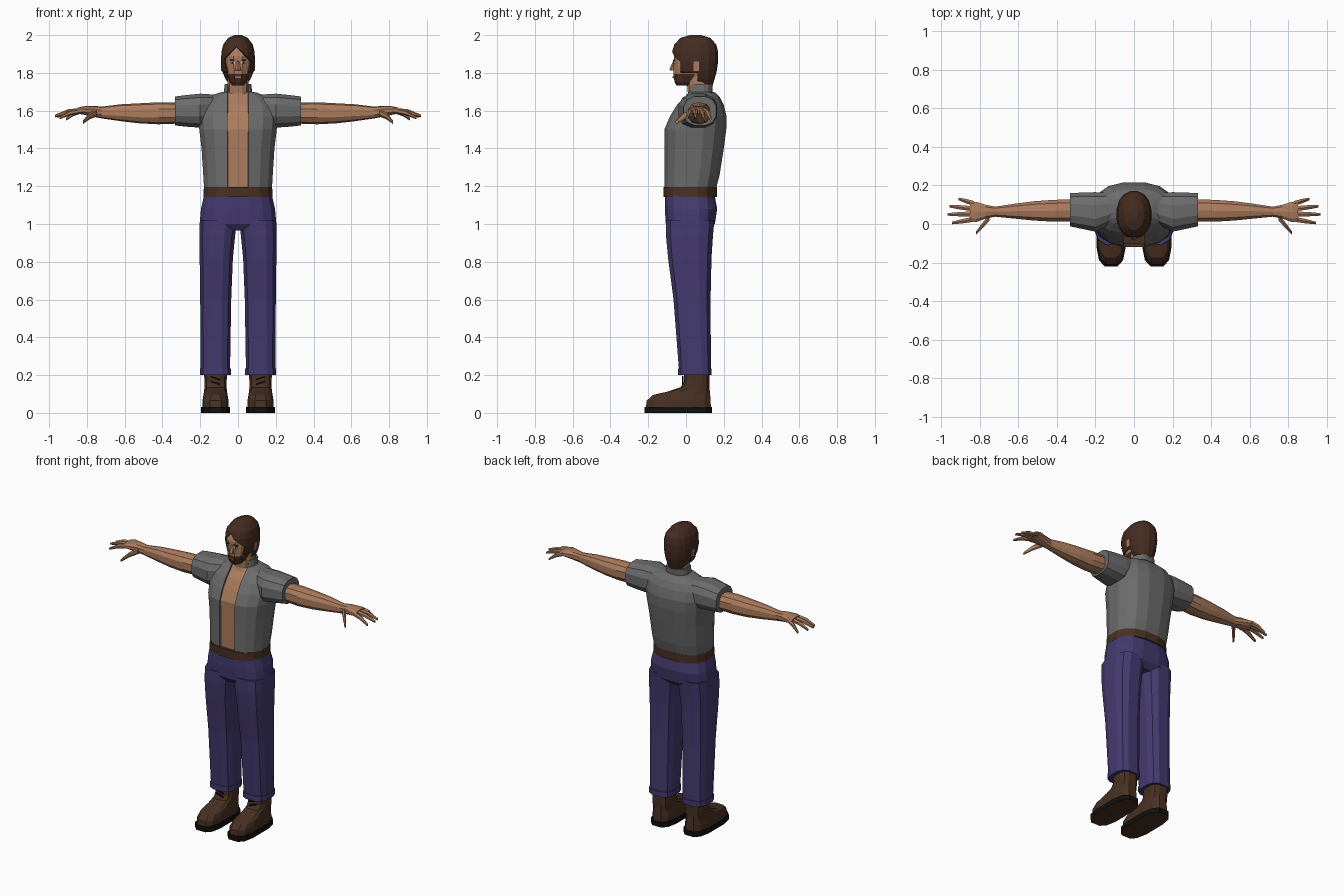
import bpy
import bmesh
import math
from mathutils import Vector

default = bpy.data.objects.get("Cube")
if default:
    bpy.data.objects.remove(default, do_unlink=True)


def material(name, *rgb):
    mat = bpy.data.materials.new(name)
    mat.use_nodes = True
    mat.diffuse_color = (*rgb, 1)
    mat.node_tree.nodes["Principled BSDF"].inputs["Base Color"].default_value = (*rgb, 1)
    return mat


GREY = material("grey_cloth", .15, .15, .15)
SKIN = material("skin", .41, .2, .11)
HAIR = material("hair_brown", .06, .025, .015)
LEATHER = material("leather_brown", .065, .03, .016)
DENIM = material("indigo_denim", .058, .043, .16)
BLACK = material("sole_black", .005, .005, .005)
WHITE = material("eye_white", .6, .6, .58)


def loft(name, mats, rings, axis="z", sides=12, power=2.5, cuts=(),
         drop=None, paint=None, mirror=False, thick=0):
    """Skin rings of (position, low_a, high_a, low_b, high_b) along an axis."""
    bm = bmesh.new()
    exponent = 2 / power
    scale = math.cos(math.pi / sides) ** exponent

    def bulge(value):
        return math.copysign(abs(value) ** exponent, value) / scale

    def place(t, a, b):
        return {"z": (a, b, t), "x": (t, a, b), "y": (a, t, b)}[axis]

    loops = []
    for t, a0, a1, b0, b1 in rings:
        loop = []
        for i in range(sides):
            angle = (i + .5) * math.tau / sides
            a = (a0 + a1) / 2 + (a1 - a0) / 2 * bulge(math.cos(angle))
            b = (b0 + b1) / 2 + (b1 - b0) / 2 * bulge(math.sin(angle))
            loop.append(bm.verts.new(place(t, a, b)))
        loops.append(loop)
    for low, high in zip(loops, loops[1:]):
        for i in range(sides):
            j = (i + 1) % sides
            bm.faces.new((low[i], low[j], high[j], high[i]))
    bm.faces.new(loops[0])
    bm.faces.new(loops[-1])
    bmesh.ops.recalc_face_normals(bm, faces=bm.faces)

    # Clean cut lines, then remove or recolour faces by rule
    for point, normal in cuts:
        geometry = bm.verts[:] + bm.edges[:] + bm.faces[:]
        bmesh.ops.bisect_plane(bm, geom=geometry, plane_co=point,
                               plane_no=Vector(normal).normalized())
    if drop:
        unwanted = [f for f in bm.faces if drop(f.calc_center_median())]
        bmesh.ops.delete(bm, geom=unwanted, context="FACES")
    if paint:
        for face in bm.faces:
            face.material_index = int(paint(face.calc_center_median()))

    mesh = bpy.data.meshes.new(name)
    bm.to_mesh(mesh)
    bm.free()
    for mat in mats:
        mesh.materials.append(mat)
    obj = bpy.data.objects.new(name, mesh)
    bpy.context.collection.objects.link(obj)
    if thick:
        shell = obj.modifiers.new("thickness", "SOLIDIFY")
        shell.thickness = thick
        shell.offset = -1
    if mirror:
        obj.modifiers.new("both_sides", "MIRROR")
    return obj


def upright(*rows):
    """Symmetric rings from (z, half_width, front, back)."""
    return [(z, -w, w, front, back) for z, w, front, back in rows]


def box(name, mat, x, y, z, mirror=False):
    return loft(name, [mat], [(z[0], *x, *y), (z[1], *x, *y)], sides=4, mirror=mirror)


# Open shirt over a bare torso
torso = upright((1.19, .18, -.115, .16), (1.26, .184, -.115, .178),
                (1.4, .193, -.115, .2), (1.5, .205, -.115, .213),
                (1.57, .21, -.085, .215), (1.63, .2, -.048, .2),
                (1.67, .165, -.01, .18), (1.695, .1, .005, .155))
collar = upright((1.7, .075, .012, .14), (1.74, .07, .015, .142))
GAP = .055
loft("open_shirt", [GREY], torso + collar, sides=16, thick=.01,
     cuts=[((GAP, 0, 0), (1, 0, 0)), ((-GAP, 0, 0), (1, 0, 0))],
     drop=lambda c: c.z < 1.191 or c.z > 1.739 or (abs(c.x) < GAP and c.y < .04))
inset = .013
loft("bare_torso", [SKIN], [(z, a + inset, b - inset, c + inset, d - inset)
                            for z, a, b, c, d in torso], sides=16)
loft("neck", [SKIN], upright((1.6, .07, -.02, .14), (1.69, .058, .01, .13),
                             (1.8, .055, .0, .125)))
loft("sleeves", [GREY], [(.12, 0, .16, 1.53, 1.685), (.2, -.04, .165, 1.51, 1.69),
                         (.27, -.025, .163, 1.515, 1.683), (.333, -.012, .16, 1.522, 1.675)],
     axis="x", mirror=True)

# Arms, palms and fingers
loft("arms", [SKIN], [(.28, .015, .13, 1.535, 1.64), (.42, .012, .125, 1.53, 1.642),
                      (.52, .018, .118, 1.535, 1.637), (.62, .028, .105, 1.546, 1.632),
                      (.72, .038, .09, 1.56, 1.62), (.77, .028, .1, 1.57, 1.625),
                      (.82, .01, .115, 1.58, 1.622), (.85, .015, .115, 1.585, 1.615)],
     axis="x", sides=10, mirror=True)


def finger(name, start, end, radius):
    start, end = Vector(start), Vector(end)
    middle = start.lerp(end, .5) + Vector((0, 0, .008))
    rings = [(p.x, p.y - r, p.y + r, p.z - r, p.z + r)
             for p, r in ((start, radius), (middle, radius * .9), (end, radius * .5))]
    loft(name, [SKIN], rings, axis="x", sides=6, power=2, mirror=True)


tips = {"index": (.945, .005, 1.562), "middle": (.968, .05, 1.572),
        "ring": (.957, .092, 1.57), "little": (.91, .13, 1.555)}
for i, (name, tip) in enumerate(tips.items()):
    finger(name + "_fingers", (.83, .025 + i * .027, 1.6), tip, .013)
finger("thumbs", (.75, .035, 1.588), (.82, -.048, 1.54), .017)

# Belt and trousers
loft("belt", [LEATHER], upright((1.142, .183, -.12, .163), (1.195, .181, -.12, .163)), sides=16)
loft("trouser_hips", [DENIM], upright((.965, .19, -.08, .12), (1.0, .203, -.107, .153),
                                      (1.08, .196, -.112, .165), (1.15, .18, -.112, .152)),
     sides=16, power=2.8)
loft("trouser_legs", [DENIM], [(.2, .038, .202, -.042, .136), (.235, .038, .202, -.042, .136),
                               (.236, .042, .198, -.038, .132), (.6, .036, .2, -.066, .13),
                               (.82, .027, .203, -.095, .135), (.94, .015, .205, -.106, .143),
                               (1.02, .005, .202, -.107, .15)],
     power=3, mirror=True)

# Boots with dark soles and laces
loft("boot_soles", [BLACK, LEATHER], [(0, .043, .195, -.22, .138), (.032, .043, .195, -.22, .138)],
     power=3.2, mirror=True, paint=lambda c: c.z < .001)
loft("boots", [LEATHER], [(.03, .05, .188, -.212, .132), (.065, .05, .188, -.208, .13),
                          (.095, .055, .183, -.175, .128), (.112, .058, .18, -.1, .126),
                          (.135, .06, .178, -.03, .125), (.16, .06, .178, -.012, .125),
                          (.24, .058, .18, -.008, .125)],
     power=3, mirror=True)
for i in range(2):
    z = .155 + i * .025
    lace = box("laces_%d" % (i + 1), BLACK, (.095, .143), (-.022, -.013), (z, z + .008), mirror=True)
    for vert in lace.data.vertices:
        vert.co.z += (vert.co.x - .119) * .35

# Head: skin with a beard painted on the jaw
BEARD = 1.795
loft("head", [SKIN, HAIR], upright((1.733, .03, -.05, .03), (1.75, .044, -.06, .06),
                                   (1.78, .055, -.066, .11), (1.83, .066, -.065, .13),
                                   (1.89, .072, -.064, .14), (1.94, .066, -.045, .14),
                                   (1.975, .04, 0, .1)),
     cuts=[((0, 0, BEARD), (0, 0, 1)), ((0, .045, 0), (0, 1, 0))],
     paint=lambda c: c.z < BEARD and c.y < .045)
loft("nose", [SKIN], upright((1.812, .015, -.082, -.04), (1.822, .014, -.084, -.04),
                             (1.865, .007, -.066, -.04)), sides=6)
box("lips", SKIN, (-.017, .017), (-.071, -.062), (1.772, 1.78))
box("ears", SKIN, (.06, .091), (.04, .068), (1.81, 1.86), mirror=True)
box("eyes", WHITE, (.017, .038), (-.066, -.058), (1.849, 1.858), mirror=True)
box("pupils", BLACK, (.024, .031), (-.0675, -.0595), (1.849, 1.858), mirror=True)
box("eyebrows", HAIR, (.012, .043), (-.068, -.059), (1.865, 1.872), mirror=True)

# Hair shell, parted at the forehead and longer at the nape
PART_X, PART_Z = -.008, 1.94


def hair_opening(c):
    face = c.y < -.03 and c.z < PART_Z - abs(c.x - PART_X)
    jaw = c.z < 1.8 and c.y < .06
    return face or jaw or c.z < 1.736


loft("hair", [HAIR], upright((1.735, .045, .06, .142), (1.77, .068, 0, .152),
                             (1.81, .084, -.06, .163), (1.86, .09, -.072, .17),
                             (1.91, .088, -.074, .17), (1.95, .078, -.062, .16),
                             (1.985, .052, -.03, .13), (2, .02, .02, .08)),
     sides=16, power=2.2, thick=.008, drop=hair_opening,
     cuts=[((PART_X, 0, PART_Z), (1, 0, 1)), ((PART_X, 0, PART_Z), (-1, 0, 1)),
           ((0, -.03, 0), (0, 1, 0)), ((0, .06, 0), (0, 1, 0)), ((0, 0, 1.8), (0, 0, 1))])
